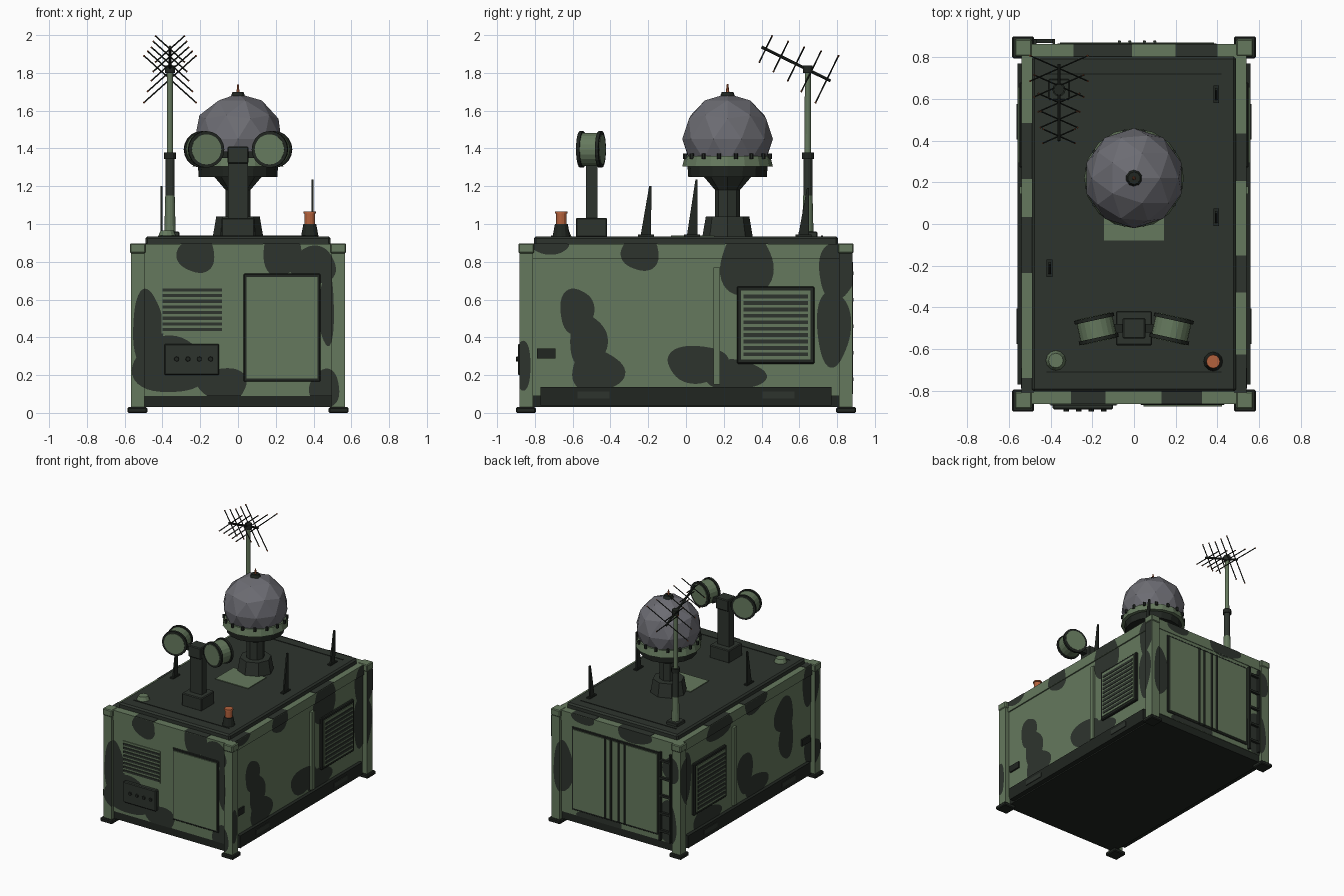
import bpy, bmesh, math
from mathutils import Vector, Matrix

if "Cube" in bpy.data.objects:
    bpy.data.objects.remove(bpy.data.objects["Cube"], do_unlink=True)


def material(name, r, g, b):
    m = bpy.data.materials.new(name)
    m.use_nodes = True
    m.diffuse_color = (r, g, b, 1)
    shader = m.node_tree.nodes["Principled BSDF"]
    shader.inputs["Base Color"].default_value = (r, g, b, 1)
    shader.inputs["Roughness"].default_value = 0.8
    return m


light = material("light green", 0.13, 0.19, 0.11)
dark = material("dark green", 0.027, 0.034, 0.027)
black = material("green black", 0.015, 0.019, 0.015)
grey = material("dome grey", 0.15, 0.15, 0.17)
orange = material("beacon orange", 0.45, 0.12, 0.045)


def finish(name, bm, mat):
    mesh = bpy.data.meshes.new(name)
    bm.to_mesh(mesh)
    bm.free()
    mesh.materials.append(mat)
    ob = bpy.data.objects.new(name, mesh)
    bpy.context.collection.objects.link(ob)
    return ob


def box(name, xs, ys, zs, mat, bevel=0):
    bm = bmesh.new()
    bmesh.ops.create_cube(bm, size=1)
    for v in bm.verts:
        v.co = [(a + b) / 2 + c * abs(b - a) for (a, b), c in zip((xs, ys, zs), v.co)]
    if bevel:
        bmesh.ops.bevel(bm, geom=bm.edges[:], offset=bevel, segments=1, affect='EDGES')
    return finish(name, bm, mat)


def rod(name, start, end, r1, r2, mat, sides=12):
    start, end = Vector(start), Vector(end)
    axis = end - start
    turn = axis.to_track_quat('Z', 'Y').to_matrix().to_4x4()
    bm = bmesh.new()
    bmesh.ops.create_cone(bm, cap_ends=True, segments=sides, radius1=r1, radius2=r2,
                          depth=axis.length, matrix=Matrix.Translation((start + end) / 2) @ turn)
    return finish(name, bm, mat)


def post(name, x, y, z0, z1, r1, r2, mat, sides=12):
    return rod(name, (x, y, z0), (x, y, z1), r1, r2, mat, sides)


# Camouflage patches per wall: centre along wall, height, two radii
patches = {
    "front": [(-.22, .84, .1, .1), (.23, .86, .1, .14), (.4, .78, .12, .1), (-.48, .45, .08, .2),
              (-.36, .25, .2, .15), (-.08, .15, .13, .09), (.47, .55, .04, .2), (.46, .13, .08, .1)],
    "back": [(.47, .45, .08, .2), (-.15, .87, .15, .07), (.3, .89, .1, .06),
             (-.44, .25, .1, .17), (-.48, .68, .08, .1), (.15, .1, .2, .06)],
    "left": [(-.58, .54, .09, .12), (-.52, .38, .1, .14), (-.47, .22, .14, .11), (-.24, .85, .1, .1),
             (-.72, .88, .1, .04), (.32, .79, .14, .18), (.06, .26, .16, .1), (.26, .2, .16, .08),
             (.8, .75, .1, .15), (.78, .45, .09, .2), (-.87, .25, .05, .13)],
    "right": [(-.47, .62, .12, .14), (-.5, .42, .09, .16), (-.78, .75, .08, .17), (-.1, .87, .14, .09),
              (.02, .35, .1, .16), (-.12, .2, .15, .09), (.35, .84, .16, .1), (.79, .6, .1, .2),
              (.5, .18, .18, .08), (-.8, .22, .08, .1)],
}


def place(side, u, d, v):
    return {"front": (u, -d, v), "back": (u, d, v), "left": (d, u, v), "right": (-d, u, v)}[side]


def camouflage(name, side, d, us, vs):
    """Smooth dark patches clipped to one rectangle of a wall."""
    bm = bmesh.new()
    for u, v, ru, rv in patches[side]:
        ring = []
        for i in range(40):
            a = math.tau * i / 40
            k = 1 + .07 * math.sin(3 * a + 9 * u)
            ring.append(bm.verts.new((u + ru * k * math.cos(a), v + rv * k * math.sin(a), 0)))
        bm.faces.new(ring)
    bmesh.ops.triangulate(bm, faces=bm.faces[:])
    for axis, limits in ((0, us), (1, vs)):
        for limit, sign in zip(sorted(limits), (-1, 1)):
            point, normal = Vector(), Vector()
            point[axis], normal[axis] = limit, sign
            bmesh.ops.bisect_plane(bm, geom=bm.verts[:] + bm.edges[:] + bm.faces[:],
                                   plane_co=point, plane_no=normal, clear_outer=True)
    for p in bm.verts:
        p.co = place(side, p.co.x, d + .003, p.co.y)
    if side in ("back", "right"):
        bmesh.ops.reverse_faces(bm, faces=bm.faces[:])
    finish(name, bm, dark)


# Shelter body, top rail and roof
box("shelter_body", (-.53, .53), (-.86, .86), (.09, .83), light)
box("base_frame", (-.52, .52), (-.855, .855), (.03, .09), black)
box("top_rail", (-.54, .54), (-.865, .865), (.815, .895), light)
box("roof", (-.49, .49), (-.805, .805), (.88, .935), dark, .012)
for side, wall, rail, half in (("front", .86, .865, .495), ("back", .86, .865, .495),
                               ("left", .53, .54, .81), ("right", .53, .54, .81)):
    camouflage(side + "_wall_camouflage", side, wall, (-half, half), (.09, .815))
    camouflage(side + "_rail_camouflage", side, rail, (-half, half), (.815, .895))
    for u, v, ru, rv in patches[side]:
        if v + rv > .9:
            w = ru * math.sqrt(1 - ((.895 - v) / rv) ** 2)
            a = place(side, max(u - w, -half), rail, .893)
            b = place(side, min(u + w, half), rail - .06, .898)
            box(side + "_rail_top_patch", *[sorted(p) for p in zip(a, b)], dark)

# Corner posts with castings and feet
for sx in (-1, 1):
    for sy in (-1, 1):
        box("corner_post", (sx * .495, sx * .567), (sy * .81, sy * .882), (.03, .845), light)
        box("corner_casting", (sx * .49, sx * .572), (sy * .805, sy * .887), (.845, .898), light, .006)
        box("corner_foot", (sx * .48, sx * .585), (sy * .795, sy * .9), (0, .03), black, .006)
        camouflage("post_end_camouflage", "front" if sy < 0 else "back", .882,
                   (sx * .495, sx * .567), (.03, .845))
        camouflage("post_side_camouflage", "left" if sx > 0 else "right", .567,
                   (sy * .81, sy * .882), (.03, .845))

# Side walls: skirt, fork pockets, vent, rib and small plate
for s, side in ((1, "left"), (-1, "right")):
    def flank(name, d, ys, zs, mat, bevel=0):
        box(side + name, (s * .5, s * d), ys, zs, mat, bevel)
    flank("_skirt", .558, (-.77, .77), (.04, .138), black)
    for y in (-.49, .49):
        flank("_fork_pocket", .563, (y - .085, y + .085), (.075, .112), dark)
    flank("_vent_frame", .55, (.27, .68), (.26, .67), black, .006)
    flank("_vent_panel", .556, (.292, .658), (.282, .648), light)
    for i in range(10):
        z = .3 + i * .034
        flank("_vent_slot", .56, (.305, .645), (z, z + .02), dark)
    flank("_wall_rib", .55, (.145, .18), (.15, .77), light)
    flank("_small_plate", .542, (-.79, -.69), (.288, .34), black)

# Front wall: door, louvre and control box
box("front_door_frame", (.03, .437), (-.868, -.85), (.165, .737), black, .005)
box("front_door_panel", (.045, .422), (-.875, -.86), (.183, .72), light)
box("louvre_panel", (-.405, -.08), (-.866, -.85), (.42, .675), light)
for i in range(8):
    z = .433 + i * .03
    box("louvre_slat", (-.4, -.085), (-.872, -.86), (z, z + .016), dark)
box("control_box", (-.39, -.1), (-.89, -.85), (.2, .365), dark, .006)
for x in (-.325, -.265, -.205, -.145):
    rod("control_knob", (x, -.885, .285), (x, -.9, .285), .014, .012, black, 8)

# Rear doors and ladder
box("rear_door_frame", (-.37, .4), (.85, .866), (.13, .79), black, .004)
box("rear_door_panel", (-.355, .385), (.86, .872), (.147, .773), light)
for x in (-.07, -.02, .05, .1):
    rod("door_lock_bar", (x, .874, .14), (x, .874, .78), .008, .008, dark, 8)
for x in (-.475, -.385):
    box("ladder_rail", (x - .007, x + .007), (.86, .885), (.1, .8), black)
for i in range(5):
    z = .17 + i * .14
    box("ladder_rung", (-.48, -.38), (.868, .887), (z, z + .018), black)

# Roof hatch and seams
box("roof_hatch", (-.145, .145), (-.08, .15), (.93, .94), light)
for y in (-.71, .72):
    box("roof_seam", (-.42, .42), (y - .004, y + .004), (.93, .938), black)

# Radome on its pedestal
cx, cy = 0, .22
for name, z0, z1, r1, r2, mat, sides in (
        ("pedestal_base", .935, 1.04, .133, .115, dark, 8), ("pedestal_column", 1.04, 1.2, .066, .066, dark, 8),
        ("pedestal_flare", 1.18, 1.255, .066, .13, dark, 8), ("radome_platform", 1.25, 1.305, .208, .212, black, 16),
        ("radome_skirt", 1.305, 1.36, .24, .226, light, 16), ("radome_cap", 1.675, 1.7, .04, .03, black, 10),
        ("radome_tip", 1.7, 1.74, .009, .004, orange, 6)):
    post(name, cx, cy, z0, z1, r1, r2, mat, sides)
bm = bmesh.new()
bmesh.ops.create_icosphere(bm, subdivisions=2, radius=.24, matrix=Matrix.Translation((cx, cy, 1.45)))
bmesh.ops.bisect_plane(bm, geom=bm.verts[:] + bm.edges[:] + bm.faces[:],
                       plane_co=(0, 0, 1.315), plane_no=(0, 0, -1), clear_outer=True)
finish("radome", bm, grey)
for i in range(16):
    a = math.tau * (i + .5) / 16
    post("radome_bolt", cx + .228 * math.cos(a), cy + .228 * math.sin(a), 1.345, 1.372, .011, .011, black, 6)

# Twin drum aerial
box("drum_base", (-.087, .087), (-.583, -.417), (.93, 1.033), dark, .006)
box("drum_column", (-.052, .052), (-.53, -.468), (1.03, 1.34), dark)
box("drum_head", (-.055, .055), (-.55, -.45), (1.32, 1.41), dark, .006)
box("drum_crossbar", (-.12, .12), (-.52, -.48), (1.35, 1.385), black)
for s in (-1, 1):
    centre, d = Vector((s * .18, -.503, 1.395)), Vector((-s * .22, -1, 0)).normalized()
    rod("drum_barrel", centre - d * .055, centre + d * .055, .088, .088, light, 20)
    for e in (-1, 1):
        rod("drum_rim", centre + d * e * .042, centre + d * e * .06, .097, .097, black, 20)
        rod("drum_face", centre + d * e * .05, centre + d * e * .063, .08, .08, light, 20)

# Warning beacon and low dome receiver
for name, z0, z1, r1, r2, mat in (("beacon_base", .935, 1, .046, .034, black),
                                  ("beacon_lamp", 1, 1.055, .028, .028, orange),
                                  ("beacon_cap", 1.055, 1.066, .034, .032, orange)):
    post(name, .38, -.66, z0, z1, r1, r2, mat)
post("receiver_disc", -.375, -.655, .93, .965, .05, .035, light)

# Blade aerials
for x, y, top in ((-.405, -.205, 1.2), (.395, .04, 1.235), (.395, .63, 1.19)):
    box("blade_foot", (x - .014, x + .014), (y - .05, y + .035), (.93, .945), black)
    bm = bmesh.new()
    outline = ((y - .035, .94), (y + .02, .94), (y + .022, top), (y + .01, top))
    face = bm.faces.new([bm.verts.new((x - .006, *p)) for p in outline])
    grown = bmesh.ops.extrude_face_region(bm, geom=[face])["geom"]
    bmesh.ops.translate(bm, vec=(.012, 0, 0), verts=[g for g in grown if isinstance(g, bmesh.types.BMVert)])
    bmesh.ops.recalc_face_normals(bm, faces=bm.faces[:])
    finish("blade_aerial", bm, black)

# Telescopic mast
mx, my = -.36, .645
box("mast_base", (mx - .05, mx + .05), (my - .05, my + .05), (.93, .96), dark, .005)
for name, z0, z1, r1, r2, mat in (("mast_lower", .955, 1.15, .03, .025, light), ("mast_middle", 1.15, 1.36, .024, .024, dark),
                                  ("mast_collar", 1.345, 1.378, .032, .032, black), ("mast_upper", 1.37, 1.82, .017, .016, light),
                                  ("mast_clamp", 1.8, 1.84, .026, .026, black)):
    post(name, mx, my, z0, z1, r1, r2, mat)

# Crossed-element aerial, tilted up towards the front
front_end, rear_end = Vector((mx, .4, 1.937)), Vector((mx, .765, 1.758))
rod("aerial_boom", front_end, rear_end, .008, .008, black, 8)
up = (rear_end - front_end).normalized().cross(Vector((-1, 0, 0)))
for t, reach in ((.06, .078), (.28, .09), (.5, .1), (.72, .12), (.95, .14)):
    middle = front_end.lerp(rear_end, t)
    for s in (-1, 1):
        arm = up * reach + Vector((s * reach, 0, 0))
        rod("aerial_element", middle - arm, middle + arm, .004, .004, black, 6)
        for e in (-1, 1):
            rod("element_tip", middle + arm * e * .96, middle + arm * e, .005, .005, orange, 6)
